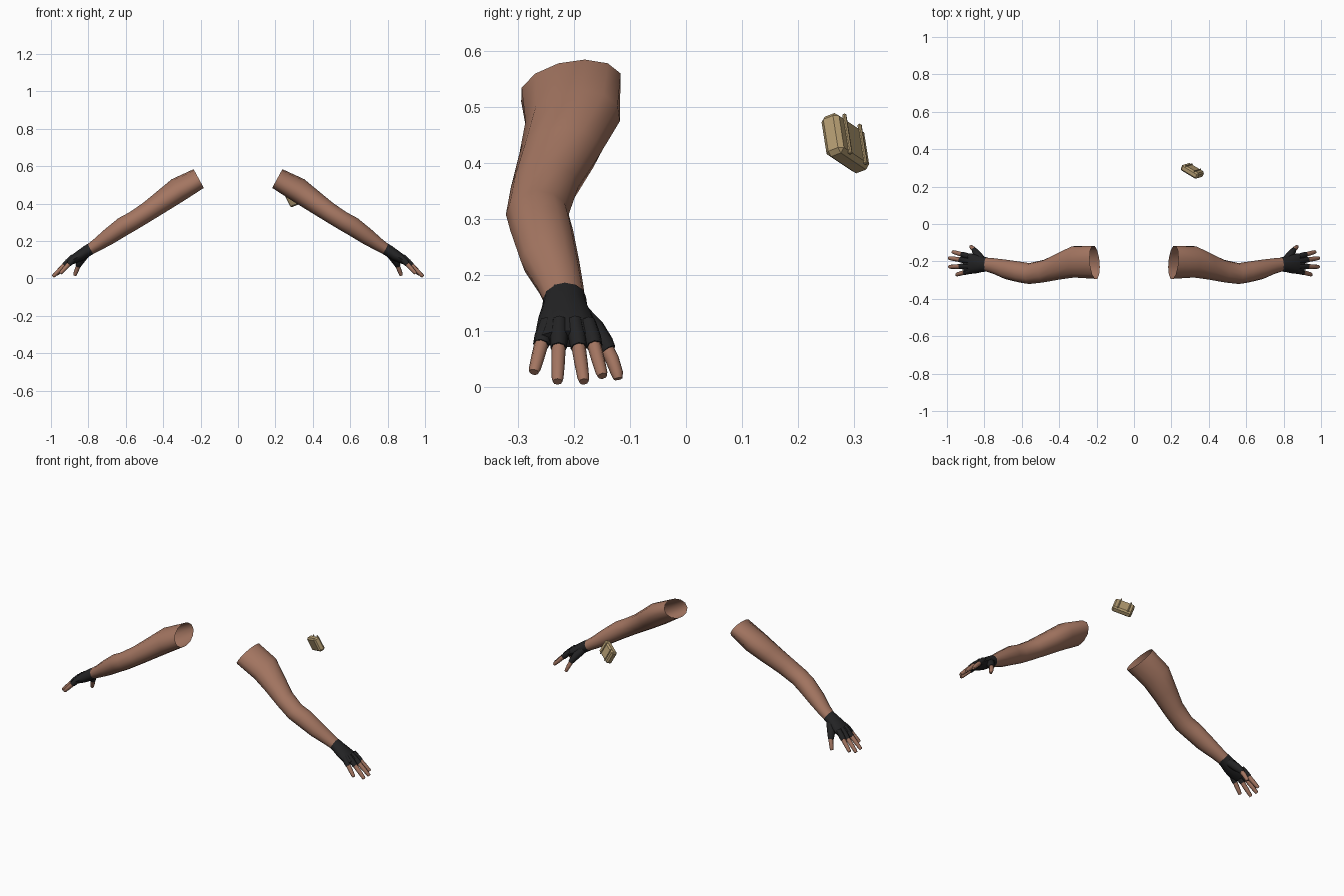
import bpy, bmesh, math
from mathutils import Vector, Matrix

if "Cube" in bpy.data.objects:
    bpy.data.objects.remove(bpy.data.objects["Cube"])


def material(name, rgb):
    m = bpy.data.materials.new(name)
    m.diffuse_color = (*rgb, 1)
    m.use_nodes = True
    m.node_tree.nodes["Principled BSDF"].inputs["Base Color"].default_value = m.diffuse_color
    return m


SKIN = material("brown_skin", (0.37, 0.18, 0.12))
GLOVE = material("black_glove", (0.017, 0.017, 0.018))
TAN = material("tan_canvas", (0.45, 0.33, 0.165))


def finish(bm, name, mat, mirror=True, smooth=True):
    bmesh.ops.recalc_face_normals(bm, faces=bm.faces)
    me = bpy.data.meshes.new(name)
    bm.to_mesh(me)
    bm.free()
    me.materials.append(mat)
    ob = bpy.data.objects.new(name, me)
    bpy.context.collection.objects.link(ob)
    if mirror:
        ob.modifiers.new("other_side", 'MIRROR').use_axis[0] = True
    if smooth:
        bpy.ops.object.select_all(action='DESELECT')
        ob.select_set(True)
        bpy.context.view_layer.objects.active = ob
        bpy.ops.object.shade_smooth_by_angle(angle=math.radians(50))
    return ob


def loft(name, mat, stations, sides, cap=True):
    """Stations: x, y, z, half width, half thickness, lean of the top toward +y."""
    bm = bmesh.new()
    pts = [Vector(s[:3]) for s in stations]
    rings = []
    for i, s in enumerate(stations):
        d = pts[min(i + 1, len(pts) - 1)] - pts[max(i - 1, 0)]
        side = Vector((0, 1, 0))
        side = (side - d * (side.dot(d) / d.dot(d))).normalized() if len(s) < 6 else side
        d.y = d.y if len(s) < 6 else 0
        up = d.cross(side).normalized()
        if up.z < 0:
            up = -up
        ring = []
        for k in range(sides):
            a = 2 * math.pi * k / sides + math.pi / 2
            v = pts[i] + side * (s[3] * math.cos(a)) + up * (s[4] * math.sin(a))
            if len(s) > 5:
                v.y += s[5] * math.sin(a)
            ring.append(bm.verts.new(v))
        rings.append(ring)
    for r, q in zip(rings, rings[1:]):
        for k in range(sides):
            n = (k + 1) % sides
            bm.faces.new((r[k], r[n], q[n], q[k]))
    if cap:
        bm.faces.new(rings[-1])
    return finish(bm, name, mat)


# Bare arms, open at the shoulder, bent slightly at the elbow
loft("arm", SKIN, [
    (.210, -.205, .534, .088, .057, .025),
    (.320, -.202, .474, .084, .066, .015),
    (.400, -.225, .416, .072, .059, .005),
    (.483, -.252, .357, .060, .052, 0),
    (.560, -.265, .308, .056, .050, 0),
    (.612, -.257, .279, .056, .051, 0),
    (.690, -.242, .224, .052, .044, 0),
    (.750, -.225, .182, .042, .035, 0),
    (.800, -.215, .150, .036, .029, 0)], 12, cap=False)

# Fingerless gloves: the palm
loft("glove_palm", GLOVE, [
    (.785, -.216, .160, .038, .031, 0),
    (.808, -.216, .146, .040, .031, 0),
    (.840, -.214, .124, .049, .030, 0),
    (.875, -.212, .104, .055, .025, 0),
    (.905, -.212, .086, .053, .017, 0)], 12)

# Fingers: knuckle and tip, with a short glove sleeve on each
fingers = {
    "little": ((.880, -.251, .103), (.950, -.271, .027)),
    "ring": ((.895, -.226, .103), (.989, -.229, .010)),
    "middle": ((.895, -.196, .103), (.990, -.182, .010)),
    "index": ((.890, -.171, .103), (.970, -.149, .020)),
}
for name, (a, b) in fingers.items():
    a, b = Vector(a), Vector(b)
    at = lambda t: tuple(a.lerp(b, t))
    loft(name + "_sleeve", GLOVE, [
        (*at(-.15), .014, .015), (*at(.15), .016, .016), (*at(.36), .0145, .0145)], 8)
    loft(name + "_finger", SKIN, [
        (*at(.2), .0130, .0130), (*at(.65), .0120, .0115),
        (*at(.93), .0105, .0095), (*at(1), .0085, .0075)], 8)

# Thumbs
loft("thumb_sleeve", GLOVE, [
    (.812, -.195, .134, .022, .022), (.836, -.168, .104, .024, .022),
    (.850, -.146, .078, .018, .017), (.855, -.138, .066, .014, .014)], 8)
loft("thumb", SKIN, [
    (.848, -.146, .078, .013, .013), (.860, -.132, .051, .0125, .012),
    (.870, -.123, .025, .011, .0105), (.873, -.121, .015, .008, .008)], 8)

# Small tilted pouch: axes along its length, thickness and height
L = Vector((-.81, .486, -.324)).normalized()
T = Vector((.387, .863, .327))
T = (T - L * T.dot(L)).normalized()
H = L.cross(T)
if H.z < 0:
    H = -H
frame = Matrix((L, T, H)).transposed().to_4x4()
frame.translation = (.312, .284, .435)


def pouch_box(name, centre, size, bevel):
    bm = bmesh.new()
    bmesh.ops.create_cube(bm, size=1)
    for v in bm.verts:
        v.co = Vector([v.co[i] * size[i] + centre[i] for i in range(3)])
    bmesh.ops.bevel(bm, geom=bm.edges[:], offset=bevel, segments=1, affect='EDGES')
    bm.transform(frame)
    finish(bm, name, TAN, mirror=False, smooth=False)


pouch_box("pouch", (0, 0, 0), (.108, .036, .080), .008)
for n, u in enumerate((-.026, .030)):
    pouch_box(f"pouch_strap_{n + 1}", (u, .019, .002), (.007, .007, .080), .002)
